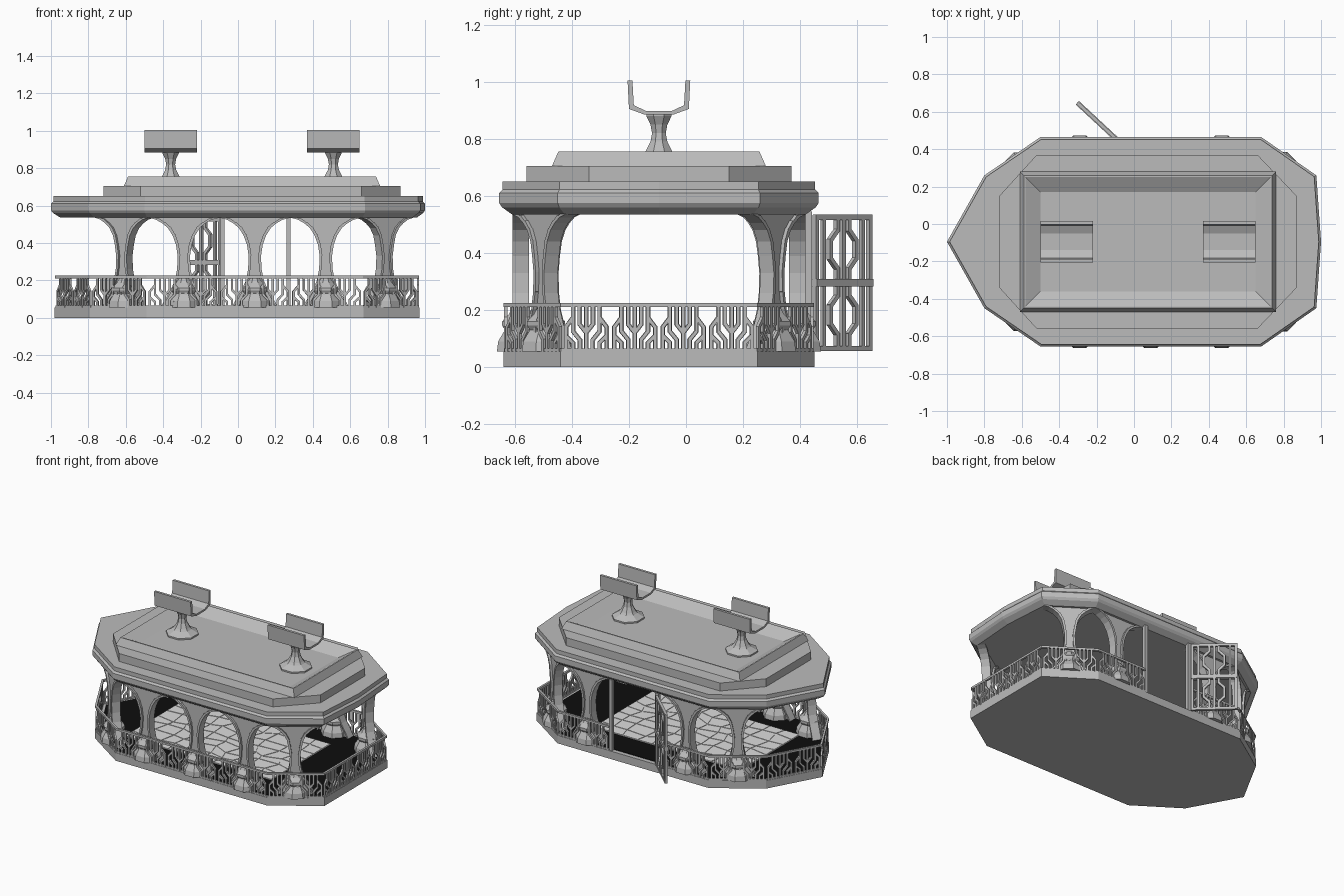
import bpy, bmesh, math, random
from mathutils import Matrix, Vector

if "Cube" in bpy.data.objects:
    bpy.data.objects.remove(bpy.data.objects["Cube"])
random.seed(4)
CY = -0.095          # centre line of the car body
FLOOR = 0.055


def material(name, v):
    m = bpy.data.materials.new(name)
    m.use_nodes = True
    m.diffuse_color = (v, v, v, 1)
    m.node_tree.nodes["Principled BSDF"].inputs["Base Color"].default_value = (v, v, v, 1)
    return m


GREY = material("plain grey", 0.5)
BLACK = material("black floor", 0.004)
STONE = material("pale stone", 0.72)


def finish(bm, name, mat=GREY):
    bmesh.ops.recalc_face_normals(bm, faces=bm.faces)
    me = bpy.data.meshes.new(name)
    bm.to_mesh(me)
    bm.free()
    me.materials.append(mat)
    ob = bpy.data.objects.new(name, me)
    bpy.context.collection.objects.link(ob)
    return ob


def loft(bm, rings):
    """Skin a stack of (xy points, z) rings and cap both ends."""
    vs = [[bm.verts.new((x, y, z)) for x, y in pts] for pts, z in rings]
    n = len(vs[0])
    for a, b in zip(vs, vs[1:]):
        for i in range(n):
            j = (i + 1) % n
            bm.faces.new((a[i], a[j], b[j], b[i]))
    bm.faces.new(vs[0][::-1])
    bm.faces.new(vs[-1])


def prism(bm, pts, d0, d1, M):
    """Extrude an (x, z) outline along local y, placed by M."""
    a, b = [[bm.verts.new(M @ Vector((x, d, z))) for x, z in pts] for d in (d0, d1)]
    for i in range(len(a)):
        j = (i + 1) % len(a)
        bm.faces.new((a[i], a[j], b[j], b[i]))
    bm.faces.new(a[::-1])
    bm.faces.new(b)


def bars(bm, path, s, M):
    """Square bars along an (x, z) path in the local plane."""
    for p, q in zip(path, path[1:]):
        p, q = Vector(p), Vector(q)
        d = (q - p).normalized()
        n = Vector((-d.y, d.x)) * s / 2
        p, q = p - d * s * 0.2, q + d * s * 0.2
        prism(bm, [p - n, q - n, q + n, p + n], -s / 2, s / 2, M)


def frame(p, q, t=0.5):
    """Local x runs from p to q, local y points inward, origin at fraction t."""
    p, q = Vector(p), Vector(q)
    d = (q - p).normalized()
    o = p.lerp(q, t)
    return Matrix(((d.x, -d.y, 0, o.x), (d.y, d.x, 0, o.y), (0, 0, 1, 0), (0, 0, 0, 1)))


def inset(pts, k):
    """Move every side of a convex counter-clockwise outline inward by k."""
    out = []
    for i, p in enumerate(pts):
        p = Vector(p)
        d1 = (p - Vector(pts[i - 1])).normalized()
        d2 = (Vector(pts[(i + 1) % len(pts)]) - p).normalized()
        n1, n2 = Vector((-d1.y, d1.x)), Vector((-d2.y, d2.x))
        out.append(p + (n1 + n2) * k / (1 + n1.dot(n2)))
    return out


def mirrored(half):
    """Complete an outline given as its front half, left to right."""
    return half + [(x, 2 * CY - y) for x, y in reversed(half) if abs(y - CY) > 0.001]


def circle(cx, cy, r, n=8):
    return [(cx + r * math.cos((i + 0.5) * math.tau / n),
             cy + r * math.sin((i + 0.5) * math.tau / n)) for i in range(n)]


def rect(x0, x1, y0, y1):
    return [(x0, y0), (x1, y0), (x1, y1), (x0, y1)]


body = mirrored([(-0.98, CY), (-0.79, -0.44), (-0.49, -0.64), (0.67, -0.64), (0.97, -0.44)])
eave = mirrored([(-1, CY), (-0.8, -0.45), (-0.5, -0.655), (0.68, -0.655), (0.975, -0.45), (1, CY)])

# Base slab, dark floor and stone paving
bm = bmesh.new()
loft(bm, [(body, 0), (body, FLOOR)])
finish(bm, "base_slab")
bm = bmesh.new()
loft(bm, [(inset(body, 0.03), FLOOR), (inset(body, 0.03), FLOOR + 0.003)])
finish(bm, "floor", BLACK)
bm = bmesh.new()
x0, x1, y0, y1, nx, ny = -0.58, 0.55, -0.42, 0.23, 10, 7
loft(bm, [(rect(x0, x1, y0, y1), FLOOR), (rect(x0, x1, y0, y1), FLOOR + 0.006)])
jit = {}
for i in range(nx + 1):
    for j in range(ny + 1):
        edge = i in (0, nx) or j in (0, ny)
        k = 0 if edge else 0.03
        jit[i, j] = (x0 + (x1 - x0) * i / nx + random.uniform(-k, k),
                     y0 + (y1 - y0) * j / ny + random.uniform(-k, k))
for i in range(nx):
    for j in range(ny):
        slab = inset([jit[i, j], jit[i + 1, j], jit[i + 1, j + 1], jit[i, j + 1]], 0.003)
        loft(bm, [(slab, FLOOR + 0.006), (slab, FLOOR + 0.009)])
finish(bm, "stone_paving", STONE)

# Roof: moulded eave, chamfered step, raised tray
bm = bmesh.new()
loft(bm, [(inset(eave, k), z) for k, z in
          ((0.045, 0.535), (0.01, 0.56), (0, 0.575), (0, 0.61), (0.012, 0.622), (0.012, 0.65))])
finish(bm, "roof_eave")
step = mirrored([(-0.72, -0.34), (-0.52, -0.56), (0.66, -0.56), (0.87, -0.34)])
bm = bmesh.new()
loft(bm, [(step, 0.65), (step, 0.705)])
finish(bm, "roof_step")
tray = rect(-0.61, 0.76, -0.47, 0.28)
bm = bmesh.new()
loft(bm, [(tray, 0.705), (inset(tray, 0.022), 0.755), (inset(tray, 0.03), 0.755),
          (inset(tray, 0.11), 0.71)])
finish(bm, "roof_tray")

# Two cradles on turned pedestals
U = [(-0.11, 1.005), (-0.105, 0.905), (-0.05, 0.885), (0.05, 0.885), (0.105, 0.905), (0.11, 1.005),
     (0.093, 1.005), (0.088, 0.918), (0.045, 0.898), (-0.045, 0.898), (-0.088, 0.918), (-0.093, 1.005)]
for side, cx in (("right", -0.36), ("left", 0.51)):
    bm = bmesh.new()
    loft(bm, [(circle(cx, CY, r), z) for r, z in
              ((0.105, 0.705), (0.105, 0.72), (0.085, 0.73), (0.06, 0.745), (0.05, 0.757),
               (0.032, 0.79), (0.026, 0.82), (0.032, 0.85), (0.048, 0.88), (0.048, 0.888))])
    finish(bm, side + "_pedestal")
    bm = bmesh.new()
    prism(bm, U, -0.14, 0.14, frame((cx, CY - 1), (cx, CY + 1)))
    finish(bm, side + "_cradle")

# Columns that flare into arches, with a raised rim and a tiered foot
FLARE = [(FLOOR, 0.125), (0.1, 0.1), (0.15, 0.07), (0.2, 0.048), (0.26, 0.036), (0.33, 0.033),
         (0.39, 0.042), (0.44, 0.06), (0.48, 0.085), (0.505, 0.115), (0.525, 0.15), (0.535, 0.19)]
FOOT = [(0.09, FLOOR), (0.085, 0.09), (0.06, 0.13), (0.07, 0.145), (0.07, 0.16), (0.045, 0.185), (0.03, 0.21)]


def column(name, p, q, t, half):
    M = frame(p, q, t)
    k = half / 0.19
    right = [(w * (k if z > 0.4 else 1), z) for z, w in FLARE] + [(half, 0.545)]
    bm = bmesh.new()
    prism(bm, right + [(-x, z) for x, z in reversed(right)], 0.01, 0.04, M)
    for s in (1, -1):
        for (xa, za), (xb, zb) in zip(right[:-1], right[1:-1]):
            prism(bm, [(s * xa, za), (s * xb, zb), (s * (xb - 0.014), zb + 0.008),
                       (s * (xa - 0.014), za + 0.004)], -0.004, 0.054, M)
    c = M @ Vector((0, 0.025, 0))
    loft(bm, [(circle(c.x, c.y, r), z) for r, z in FOOT])
    finish(bm, name)


wall = inset(body, 0.035)
n = len(wall)
for i in range(n):
    p, q = wall[i], wall[(i + 1) % n]
    length = (q - p).length
    if i in (2, 6):                                   # long sides
        for j in range(3):
            if not (i == 6 and j == 1):               # doorway at the back
                column(f"column_{i}_{j}", p, q, (j + 0.5) / 3, length / 6)
    elif i in (1, 3, 5, 7):                           # slanted corners
        column(f"corner_column_{i}", p, q, 0.5, length / 2)

# Railing: repeated branching motif under a slim handrail
MOTIF = [[(0.025, FLOOR), (0.025, 0.095), (0.052, 0.125), (0.052, 0.215)],
         [(0, 0.12), (0.026, 0.15), (0.026, 0.215)],
         [(0.08, FLOOR), (0.08, 0.14), (0.055, 0.17)],
         [(0.052, FLOOR), (0.052, 0.085), (0.08, 0.11)]]


def railing(name, p, q):
    p, q = Vector(p), Vector(q)
    length = (q - p).length
    count = max(1, round(length / 0.19))
    k = length / count / 0.19
    bm = bmesh.new()
    for c in range(count):
        M = frame(p, q, (c + 0.5) / count)
        bars(bm, [(0, FLOOR), (0, 0.215)], 0.012, M)
        for path in MOTIF:
            for s in (k, -k):
                bars(bm, [(x * s, z) for x, z in path], 0.012, M)
    M = frame(p, q)
    for z, s in ((0.218, 0.014), (0.06, 0.01)):
        bars(bm, [(-length / 2, z), (length / 2, z)], s, M)
    finish(bm, name)


line = inset(body, 0.008)
for i in range(n):
    p, q = line[i], line[(i + 1) % n]
    if i == 6:
        railing("back_left_railing", p, p.lerp(q, 0.335))
        railing("back_right_railing", p.lerp(q, 0.665), q)
    else:
        railing(f"railing_{i}", p, q)

# Doorway posts and the open gate
bm = bmesh.new()
for x in (-0.085, 0.27):
    bars(bm, [(0, FLOOR), (0, 0.54)], 0.024, frame((x - 1, 0.43), (x + 1, 0.43)))
finish(bm, "doorway_posts")
bm = bmesh.new()
M = frame((-0.09, 0.45), (-0.303, 0.648))
for z in (0.065, 0.295, 0.525):
    bars(bm, [(-0.14, z), (0.14, z)], 0.018 if z != 0.295 else 0.026, M)
for x in (-0.138, 0, 0.138):
    bars(bm, [(x, 0.06), (x, 0.53)], 0.016, M)
for s in (1, -1):
    for z in (0.065, 0.295):
        bars(bm, [(s * x, z + h) for x, h in
                  ((0.03, 0), (0.03, 0.05), (0.065, 0.085), (0.065, 0.15), (0.03, 0.185), (0.03, 0.23))], 0.016, M)
        bars(bm, [(s * 0.1, z), (s * 0.1, z + 0.23)], 0.014, M)
finish(bm, "open_gate")
